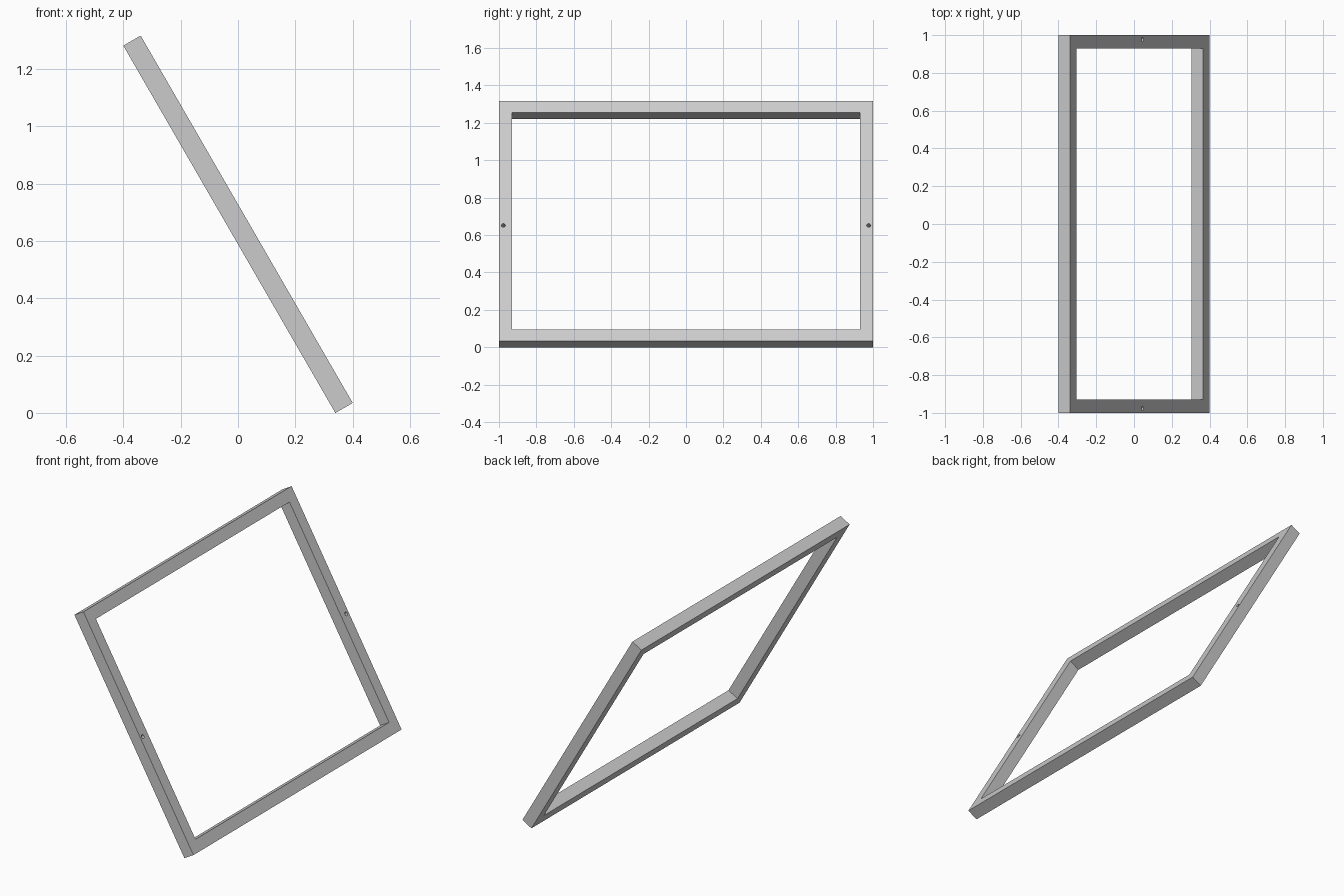
import bpy
import bmesh
from math import radians
from mathutils import Matrix, Vector

cube = bpy.data.objects.get("Cube")
if cube:
    bpy.data.objects.remove(cube, do_unlink=True)

WIDTH, LENGTH, BAR = 2.0, 1.48, 0.07
TILT = radians(-30)
CENTRE = Vector((0, 0, 0.658))

grey = bpy.data.materials.new("light_grey")
grey.use_nodes = True
grey.diffuse_color = (0.6, 0.6, 0.6, 1)
grey.node_tree.nodes["Principled BSDF"].inputs["Base Color"].default_value = (0.6, 0.6, 0.6, 1)


def add_object(name, bm):
    bmesh.ops.recalc_face_normals(bm, faces=bm.faces)
    mesh = bpy.data.meshes.new(name)
    bm.to_mesh(mesh)
    bm.free()
    mesh.materials.append(grey)
    obj = bpy.data.objects.new(name, mesh)
    bpy.context.collection.objects.link(obj)
    return obj


def rectangle(bm, x, half_y, half_z):
    corners = ((-1, -1), (1, -1), (1, 1), (-1, 1))
    return [bm.verts.new((x, a * half_y, b * half_z)) for a, b in corners]


# Rectangular frame with a square bar section
bm = bmesh.new()
half_y, half_z = WIDTH / 2, LENGTH / 2
rings = [
    rectangle(bm, BAR / 2, half_y, half_z),
    rectangle(bm, BAR / 2, half_y - BAR, half_z - BAR),
    rectangle(bm, -BAR / 2, half_y - BAR, half_z - BAR),
    rectangle(bm, -BAR / 2, half_y, half_z),
]
for k in range(4):
    a, b = rings[k], rings[(k + 1) % 4]
    for i in range(4):
        j = (i + 1) % 4
        bm.faces.new((a[i], a[j], b[j], b[i]))
frame = add_object("tilted_frame", bm)

# Small blind pivot holes in the two side bars
bm = bmesh.new()
for side in (-1, 1):
    place = Matrix.Translation((BAR / 2, side * 0.977, -0.028)) @ Matrix.Rotation(radians(90), 4, "Y")
    bmesh.ops.create_cone(bm, cap_ends=True, segments=24, radius1=0.011,
                          radius2=0.011, depth=0.08, matrix=place)
cutter = add_object("hole_cutter", bm)
cutter.hide_render = True

cut = frame.modifiers.new("pivot_holes", "BOOLEAN")
cut.operation = "DIFFERENCE"
cut.solver = "EXACT"
cut.object = cutter
bpy.context.view_layer.objects.active = frame
frame.select_set(True)
bpy.ops.object.modifier_apply(modifier=cut.name)
bpy.data.objects.remove(cutter, do_unlink=True)

# Lean the frame back and rest its lower edge on the ground
frame.data.transform(Matrix.Translation(CENTRE) @ Matrix.Rotation(TILT, 4, "Y"))
bpy.ops.object.shade_smooth_by_angle(angle=radians(30))
